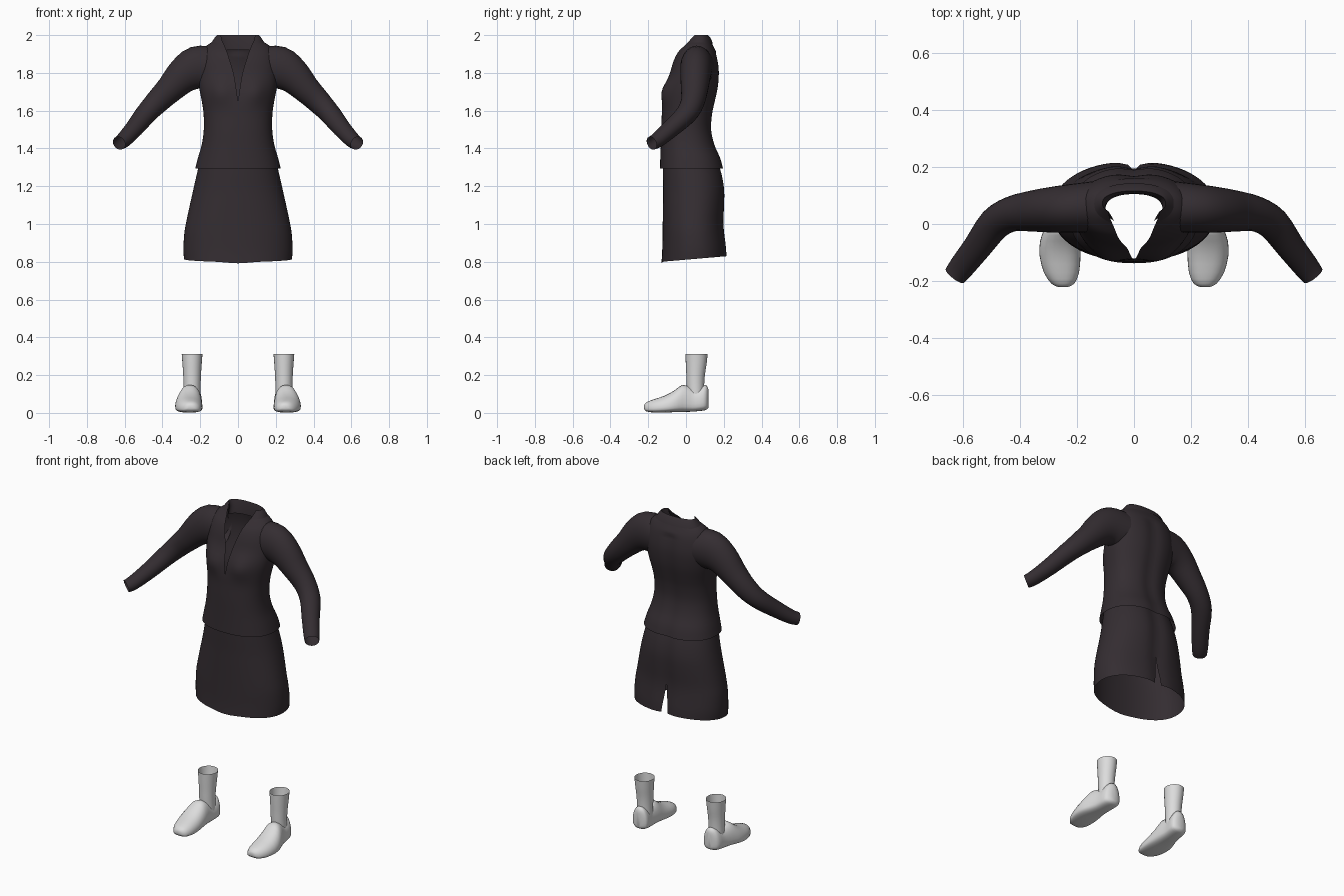
import bpy, bmesh, math
from mathutils import Vector

if "Cube" in bpy.data.objects:
    bpy.data.objects.remove(bpy.data.objects["Cube"])


def material(name, rgb):
    m = bpy.data.materials.new(name)
    m.diffuse_color = (*rgb, 1)
    m.use_nodes = True
    m.node_tree.nodes["Principled BSDF"].inputs["Base Color"].default_value = m.diffuse_color
    return m


CLOTH = material("dark_plum_cloth", (0.034, 0.026, 0.031))
WHITE = material("soft_white", (0.72, 0.72, 0.72))


def smooth_rows(rows, steps):
    """Catmull-Rom interpolation through rows of numbers."""
    out = []
    for i in range(len(rows) - 1):
        p0, p1 = rows[max(i - 1, 0)], rows[i]
        p2, p3 = rows[i + 1], rows[min(i + 2, len(rows) - 1)]
        for s in range(steps):
            t = s / steps
            out.append([0.5 * (2 * b + (c - a) * t + (2 * a - 5 * b + 4 * c - d) * t * t
                               + (3 * b - a - 3 * c + d) * t ** 3)
                        for a, b, c, d in zip(p0, p1, p2, p3)])
    return out + [list(rows[-1])]


def loft(name, rings, mat, closed=True, caps=False, mirror=False, angle=50):
    """Skin a list of point rings into one object."""
    bm = bmesh.new()
    vs = [[bm.verts.new(p) for p in r] for r in rings]
    n = len(rings[0])
    for a, b in zip(vs, vs[1:]):
        for i in range(n if closed else n - 1):
            j = (i + 1) % n
            bm.faces.new((a[i], a[j], b[j], b[i]))
    if caps:
        bm.faces.new(vs[0])
        bm.faces.new(vs[-1])
        bmesh.ops.recalc_face_normals(bm, faces=bm.faces[:])
    bmesh.ops.remove_doubles(bm, verts=bm.verts[:], dist=0.0005)
    me = bpy.data.meshes.new(name)
    bm.to_mesh(me)
    bm.free()
    me.materials.append(mat)
    ob = bpy.data.objects.new(name, me)
    bpy.context.collection.objects.link(ob)
    bpy.ops.object.select_all(action='DESELECT')
    bpy.context.view_layer.objects.active = ob
    ob.select_set(True)
    bpy.ops.object.shade_smooth_by_angle(angle=math.radians(angle))
    if mirror:
        m = ob.modifiers.new("other_side", 'MIRROR')
        m.use_mirror_merge = False
    return ob


def spow(v, e):
    return math.copysign(abs(v) ** e, v)


def body_ring(row, n=64, power=2.3, back_gap=False):
    """Horizontal oval (z, half width, front y, back y, gap), split at front or back."""
    z, hw, yf, yb, gap = row
    start = math.asin(min(1, max(gap, 0) / hw) ** (power / 2))
    cy, ry = (yf + yb) / 2, (yb - yf) / 2
    face = 1 if back_gap else -1
    pts = []
    for i in range(n + 1):
        t = start + (2 * math.pi - 2 * start) * i / n
        x = -face * hw * spow(math.sin(t), 2 / power)
        pts.append(Vector((x, cy + face * ry * spow(math.cos(t), 2 / power), z)))
    return pts


def bell(v, width):
    return math.exp(-(v / width) ** 2)


# Jacket body: fitted waist, flared hem, narrow V opening
jacket_rows = [
    (1.295, .226, -.138, .200, 0), (1.35, .212, -.136, .185, 0),
    (1.42, .192, -.134, .155, 0), (1.50, .181, -.132, .138, 0),
    (1.58, .182, -.128, .143, 0), (1.64, .190, -.125, .155, 0),
    (1.72, .205, -.112, .172, .010), (1.80, .210, -.085, .178, .024),
    (1.86, .205, -.068, .172, .042), (1.91, .190, -.045, .160, .058),
    (1.945, .165, -.012, .143, .072), (1.97, .125, .010, .130, .085),
    (1.985, .112, .030, .122, .090)]
rings = [body_ring(r) for r in smooth_rows(jacket_rows, 3)]
for ring in rings:
    for p in ring:
        if p.y < 0:    # bust
            p.y -= .022 * bell(abs(p.x) - .095, .06) * bell(p.z - 1.70, .06)
        elif p.z < 1.9:  # spine groove
            p.y -= .010 * bell(p.x, .04)
loft("jacket_body", rings, CLOTH, closed=False)

# Collar: outer fall, top fold, inner stand
collar_rows = [
    (1.955, .144, -.005, .143, .080), (1.985, .124, .018, .130, .088),
    (2.0, .111, .030, .116, .090), (1.965, .101, .020, .108, .085),
    (1.92, .100, .000, .105, .070)]
loft("collar", [body_ring(r) for r in collar_rows], CLOTH, closed=False)

# Sleeves: path point, vertical radius, horizontal radius
sleeve_rows = smooth_rows([
    (.14, .060, 1.830, .110, .090), (.22, .055, 1.825, .115, .085),
    (.29, .050, 1.785, .095, .080), (.36, .045, 1.715, .075, .072),
    (.43, .035, 1.645, .064, .062), (.49, .000, 1.580, .055, .058),
    (.55, -.080, 1.505, .047, .050), (.605, -.150, 1.445, .040, .045),
    (.63, -.182, 1.428, .036, .040)], 3)
rings = []
for i, row in enumerate(sleeve_rows):
    before = Vector(sleeve_rows[max(i - 1, 0)][:3])
    after = Vector(sleeve_rows[min(i + 1, len(sleeve_rows) - 1)][:3])
    d = (after - before).normalized()
    h = Vector((0, 0, 1)).cross(d).normalized()
    u = d.cross(h)
    rings.append([Vector(row[:3]) + h * row[4] * math.cos(k * math.tau / 28)
                  + u * row[3] * math.sin(k * math.tau / 28) for k in range(28)])
loft("sleeves", rings, CLOTH, mirror=True)

# Skirt: open below, with a slit at the back of the hem
skirt_rows = [
    (.80, .286, -.130, .220, .022), (.86, .289, -.126, .216, .016),
    (.95, .284, -.124, .206, .006), (1.02, .272, -.123, .203, 0),
    (1.10, .255, -.122, .207, 0), (1.18, .237, -.121, .208, 0),
    (1.26, .219, -.122, .196, 0), (1.34, .200, -.122, .172, 0)]
rings = [body_ring(r, power=2.2, back_gap=True) for r in smooth_rows(skirt_rows, 3)]
for ring in rings:
    for p in ring:
        low = max(0, (1.0 - p.z) / .2)
        # Hem rises to the back and dips at the front centre
        p.z += low * (.03 * (p.y + .13) / .35 - (.008 * bell(p.x, .08) if p.y < 0 else 0))
        if p.y > 0:  # centre back groove
            p.y -= .014 * bell(p.x, .045)
loft("skirt", rings, CLOTH, closed=False)

# Shoes: stations along y (y, centre x, half width, bottom z, top z)
shoe_rows = smooth_rows([
    (.120, .240, .015, .030, .120), (.110, .240, .042, .018, .145),
    (.090, .243, .052, .012, .146), (.050, .247, .052, .008, .128),
    (.020, .250, .054, .006, .138), (-.020, .255, .062, .005, .148),
    (-.060, .260, .070, .004, .120), (-.110, .260, .072, .002, .092),
    (-.170, .255, .062, .002, .072), (-.210, .250, .040, .008, .056),
    (-.222, .250, .015, .022, .040)], 2)
rings = []
for y, xc, hw, z0, z1 in shoe_rows:
    zc = z0 + (z1 - z0) * .32
    ring = []
    for k in range(28):
        t = k * math.tau / 28
        s = math.sin(t)
        z = zc + (z1 - zc) * s if s > 0 else zc + (zc - z0) * spow(s, .6)
        ring.append(Vector((xc + hw * spow(math.cos(t), .85), y, max(z, 0))))
    rings.append(ring)
loft("shoes", rings, WHITE, caps=True, mirror=True)

# Socks: open tubes rising out of the shoes
sock_rows = smooth_rows([(.06, .045, .010, .095), (.14, .045, .004, .096),
                         (.20, .047, .002, .100), (.26, .051, -.001, .109),
                         (.312, .055, -.003, .115)], 3)
rings = []
for z, hw, yf, yb in sock_rows:
    ring = body_ring((z, hw, yf, yb, 0), n=24, power=2)[:-1]
    rings.append([p + Vector((.243, 0, 0)) for p in ring])
loft("socks", rings, WHITE, mirror=True)
